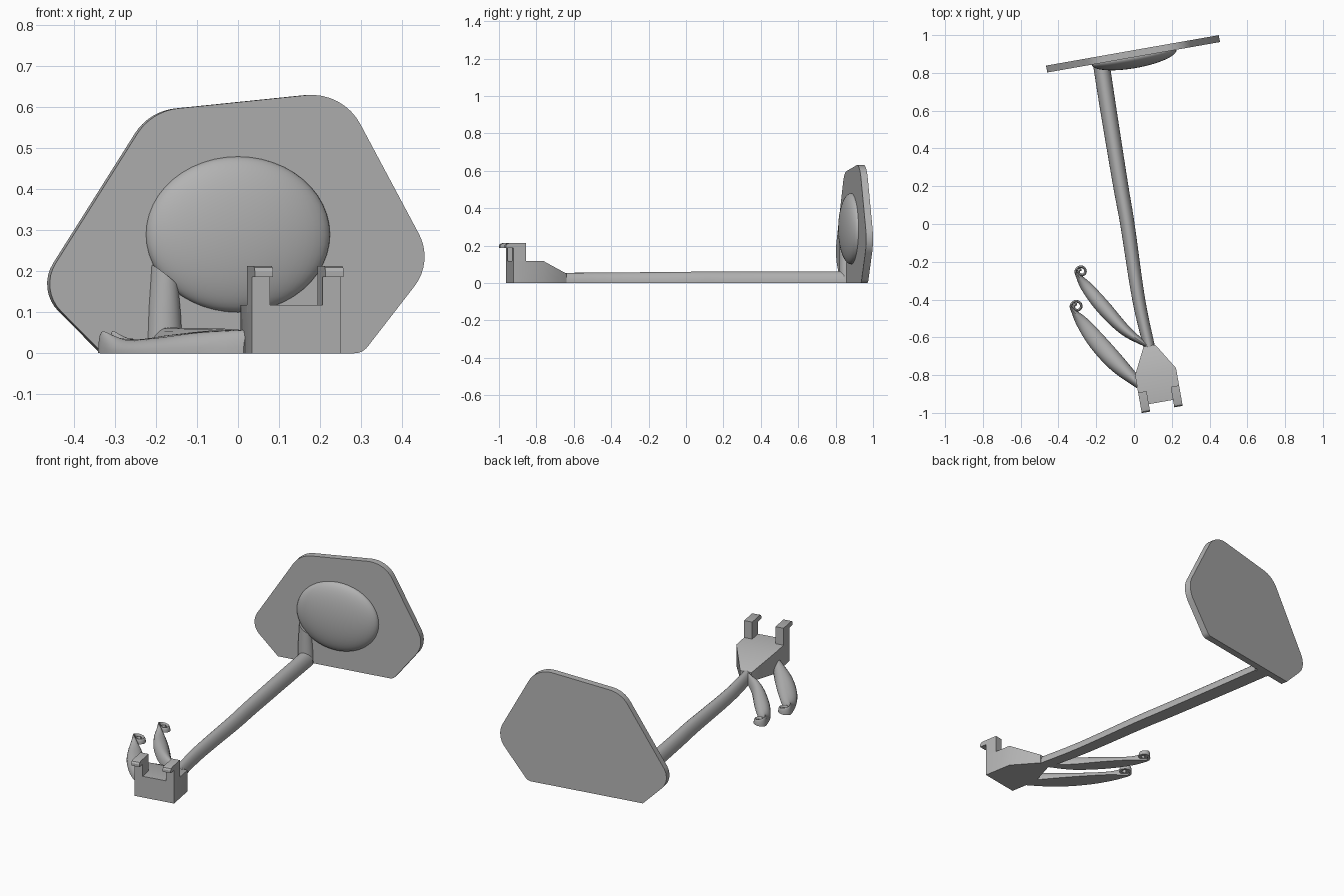
import bpy, bmesh, math
from math import sin, cos, pi, radians
from mathutils import Vector, Matrix

if "Cube" in bpy.data.objects:
    bpy.data.objects.remove(bpy.data.objects["Cube"], do_unlink=True)

grey = bpy.data.materials.new("plain_grey")
grey.use_nodes = True
grey.diffuse_color = (0.45, 0.45, 0.45, 1)
grey.node_tree.nodes["Principled BSDF"].inputs["Base Color"].default_value = grey.diffuse_color

TILT = radians(10)
PANEL_AT = Vector((0, 0.883, 0))
CLAMP_AT = Vector((0.1425, -0.9425, 0))


def finish(name, bm, at=(0, 0, 0), turn=0.0):
    bmesh.ops.recalc_face_normals(bm, faces=bm.faces[:])
    mesh = bpy.data.meshes.new(name)
    bm.to_mesh(mesh)
    bm.free()
    mesh.materials.append(grey)
    ob = bpy.data.objects.new(name, mesh)
    bpy.context.collection.objects.link(ob)
    ob.location = at
    ob.rotation_euler.z = turn
    bpy.ops.object.select_all(action="DESELECT")
    ob.select_set(True)
    bpy.context.view_layer.objects.active = ob
    bpy.ops.object.shade_smooth_by_angle(angle=radians(32))
    return ob


def loft(rings):
    """Skin a list of equal closed rings and cap both ends."""
    bm = bmesh.new()
    rows = [[bm.verts.new(p) for p in ring] for ring in rings]
    n = len(rows[0])
    for a, b in zip(rows, rows[1:]):
        for i in range(n):
            j = (i + 1) % n
            bm.faces.new((a[i], a[j], b[j], b[i]))
    bm.faces.new(rows[0])
    bm.faces.new(rows[-1])
    return bm


def smooth_path(keys, steps=6):
    """Catmull-Rom through keys of (x, y, width, height, base)."""
    keys = [Vector(k) for k in keys]
    pts = [keys[0] * 2 - keys[1]] + keys + [keys[-1] * 2 - keys[-2]]
    out = []
    for a, b, c, d in zip(pts, pts[1:], pts[2:], pts[3:]):
        for s in range(steps):
            t = s / steps
            out.append(b + (c - a) * (t / 2) + (a * 2 - b * 5 + c * 4 - d) * (t * t / 2)
                       + (b * 3 - a - c * 3 + d) * (t ** 3 / 2))
    return out + [keys[-1]]


def arched_sweep(name, path, segs=12):
    """Flat-bottomed, round-topped section along a ground path."""
    rings = []
    for i, k in enumerate(path):
        t = path[min(i + 1, len(path) - 1)] - path[max(i - 1, 0)]
        side = Vector((t[1], -t[0])).normalized()
        ring = []
        for s in range(segs + 1):
            a = pi * s / segs
            off = side * (cos(a) * k[2] / 2)
            ring.append((k[0] + off.x, k[1] + off.y, k[4] + sin(a) * k[3]))
        rings.append(ring)
    return finish(name, loft(rings))


def fillet(corners, steps=8):
    """Round each (x, z, cut length) corner with a circular arc."""
    out = []
    for i, (x, z, cut) in enumerate(corners):
        c = Vector((x, z))
        if not cut:
            out.append(c)
            continue
        ends = [Vector(corners[j % len(corners)][:2]) for j in (i - 1, i + 1)]
        a, b = [c + (e - c).normalized() * cut for e in ends]
        w = (a - b).length / 2 / cut
        for s in range(steps + 1):
            t = s / steps
            p, q, r = (1 - t) ** 2, 2 * t * (1 - t) * w, t * t
            out.append((a * p + c * q + b * r) / (p + q + r))
    return out


# Rounded six-sided back panel
outline = fillet([(-0.33, 0, 0), (-0.485, 0.156, 0.075), (-0.211, 0.591, 0.065),
                  (0.256, 0.639, 0.09), (0.4775, 0.224, 0.076), (0.304, 0, 0.02)])
finish("back_panel", loft([[(p.x / cos(TILT), y, p.y) for p in outline] for y in (0, 0.037)]),
       PANEL_AT, TILT)

# Shallow oval dome on the panel front
bm = bmesh.new()
bmesh.ops.create_uvsphere(bm, u_segments=48, v_segments=24, radius=1,
                          matrix=Matrix.Translation((0, 0, 0.29)) @ Matrix.Diagonal((0.228, 0.058, 0.19, 1)))
bmesh.ops.bisect_plane(bm, geom=bm.verts[:] + bm.edges[:] + bm.faces[:],
                       plane_co=(0, 0.004, 0), plane_no=(0, 1, 0), clear_outer=True)
finish("panel_dome", bm, PANEL_AT, TILT)

# Upright strut joining the stem to the panel
rings = []
for z, width, slant in ((0, 0.088, 0), (0.1, 0.08, 0.3), (0.19, 0.066, 0.8)):
    ring = []
    for s in range(13):
        a = pi * s / 12
        dx = cos(a) * width / 2
        ring.append((-0.181 + dx, 0.004 - 0.036 * sin(a), z - slant * dx))
    rings.append(ring)
finish("panel_strut", loft(rings), PANEL_AT, TILT)

# Long curved stem
arched_sweep("stem", smooth_path([
    (0.085, -0.67, 0.06, 0.054, 0), (0.025, -0.4, 0.068, 0.056, 0),
    (-0.035, 0, 0.076, 0.06, 0), (-0.07, 0.2, 0.08, 0.061, 0),
    (-0.135, 0.6, 0.086, 0.062, 0), (-0.172, 0.84, 0.088, 0.063, 0)]))

# Clamp body with a sloping wedge towards the stem
def section(y, left, right, top):
    return [(left, y, 0), (right, y, 0), (right, y, top), (left, y, top)]

finish("clamp_body", loft([section(0, -0.11, 0.11, 0.118), section(0.163, -0.11, 0.11, 0.118),
                           section(0.304, -0.04, 0.023, 0.05)]), CLAMP_AT, TILT)

# Two hooked prongs on the clamp
hook = [(0, 0.1), (0.07, 0.1), (0.07, 0.213), (-0.022, 0.213), (-0.034, 0.209),
        (-0.04, 0.2), (-0.04, 0.186), (0, 0.186)]
for side, x in (("right", -0.11), ("left", 0.065)):
    finish(side + "_prong", loft([[(x + dx, y, z) for y, z in hook] for dx in (0, 0.045)]),
           CLAMP_AT, TILT)

# Two leaf-shaped arms ending in spiral curls
def curl_arm(name, keys, centre, radius):
    path = smooth_path(keys)
    for s in range(1, 33):
        t = s / 32
        a = radians(195 - 470 * t)
        r = radius * (1 - 0.65 * t)
        drop = max(0.026, 0.05 - 0.09 * t)
        path.append(Vector((centre[0] + r * cos(a), centre[1] + r * sin(a), 0.014, drop, 0.01 * min(1, 4 * t))))
    arched_sweep(name, path)

curl_arm("front_curl_arm", [
    (0.03, -0.85, 0.05, 0.058, 0), (-0.087, -0.742, 0.092, 0.052, 0), (-0.193, -0.625, 0.095, 0.038, 0),
    (-0.275, -0.52, 0.066, 0.034, 0), (-0.33, -0.45, 0.016, 0.055, 0)], (-0.303, -0.437), 0.032)
curl_arm("rear_curl_arm", [
    (0.07, -0.645, 0.02, 0.05, 0), (-0.05, -0.56, 0.06, 0.056, 0), (-0.163, -0.44, 0.078, 0.045, 0),
    (-0.254, -0.33, 0.06, 0.034, 0), (-0.306, -0.262, 0.016, 0.055, 0)], (-0.279, -0.252), 0.03)
